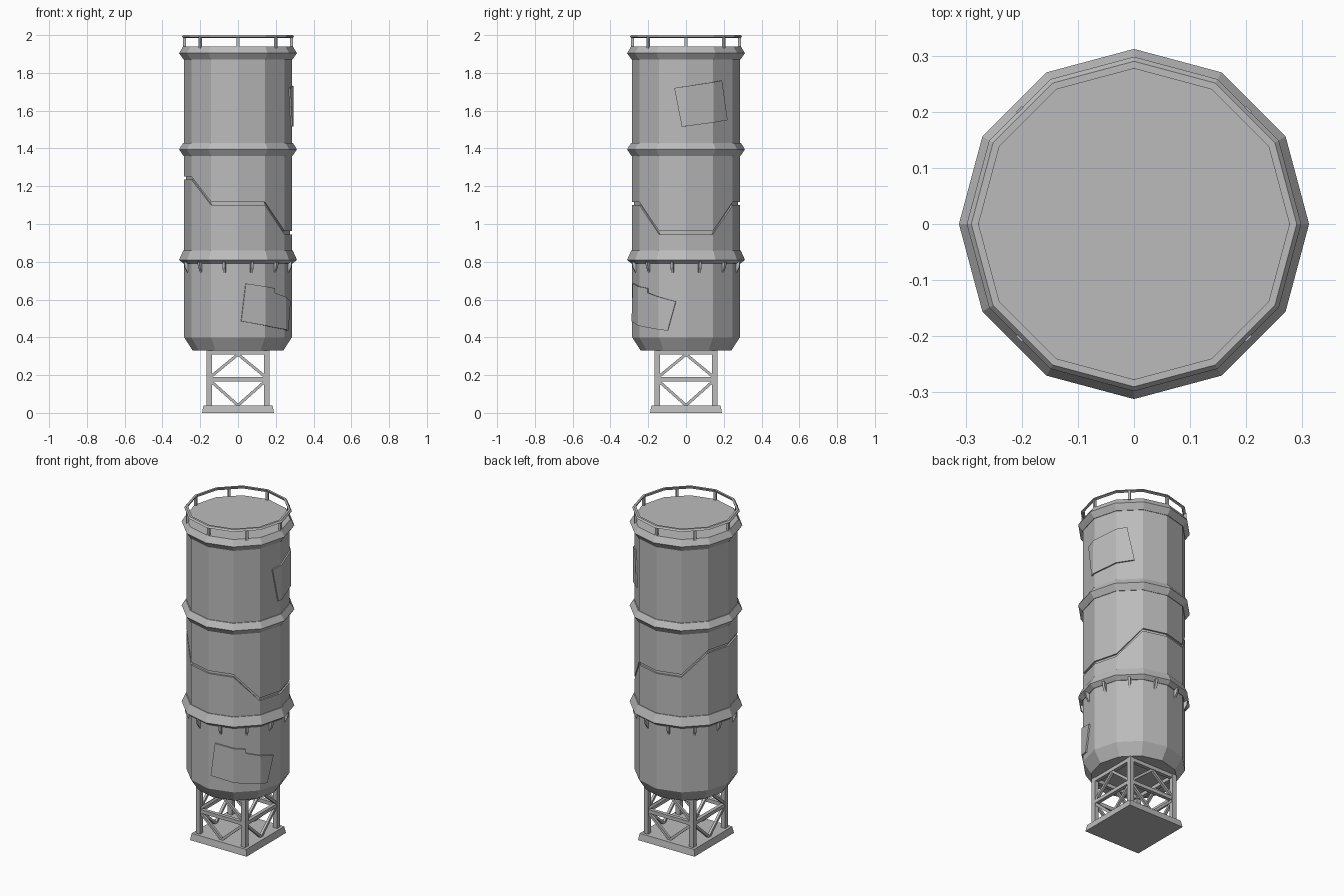
import bpy, bmesh, math
from mathutils import Vector

SIDES = 12
RADIUS = 0.285

cube = bpy.data.objects.get("Cube")
if cube:
    bpy.data.objects.remove(cube, do_unlink=True)

steel = bpy.data.materials.new("grey steel")
steel.use_nodes = True
grey = (0.5, 0.5, 0.5, 1)
steel.diffuse_color = grey
steel.node_tree.nodes["Principled BSDF"].inputs["Base Color"].default_value = grey


def finish(name, bm):
    bmesh.ops.recalc_face_normals(bm, faces=bm.faces)
    mesh = bpy.data.meshes.new(name)
    bm.to_mesh(mesh)
    bm.free()
    mesh.materials.append(steel)
    obj = bpy.data.objects.new(name, mesh)
    bpy.context.collection.objects.link(obj)
    return obj


def corner(k, r=RADIUS):
    a = math.tau * k / SIDES
    return Vector((r * math.cos(a), r * math.sin(a), 0))


def lathe(name, profile, closed=False):
    """Twelve-sided shell; each profile height is a number or a list per corner."""
    bm = bmesh.new()
    loops = []
    for r, z in profile:
        heights = z if isinstance(z, list) else [z] * SIDES
        loops.append([bm.verts.new(corner(k, r) + Vector((0, 0, heights[k])))
                      for k in range(SIDES)])
    pairs = list(zip(loops, loops[1:]))
    if closed:
        pairs.append((loops[-1], loops[0]))
    else:
        bm.faces.new(loops[0])
        bm.faces.new(loops[-1])
    for a, b in pairs:
        for k in range(SIDES):
            n = (k + 1) % SIDES
            bm.faces.new((a[k], a[n], b[n], b[k]))
    return finish(name, bm)


def beam(name, start, end, width):
    """Square bar between two points."""
    start, end = Vector(start), Vector(end)
    axis = end - start
    bm = bmesh.new()
    bmesh.ops.create_cube(bm, size=1)
    bmesh.ops.scale(bm, vec=(width, width, axis.length), verts=bm.verts)
    obj = finish(name, bm)
    obj.location = (start + end) / 2
    if abs(axis.x) + abs(axis.y) > 0.001:
        obj.rotation_euler = axis.to_track_quat("Z", "Y").to_euler()
    return obj


def patch(name, outline):
    """Thin plate folded around the shell; outline is (corner index, height)."""
    bm = bmesh.new()
    bm.faces.new([bm.verts.new((u, 0, z)) for u, z in outline])
    for k in range(-3, 3):
        bmesh.ops.bisect_plane(bm, geom=bm.verts[:] + bm.edges[:] + bm.faces[:],
                               plane_co=(k, 0, 0), plane_no=(1, 0, 0))
    for v in bm.verts:
        k = math.floor(v.co.x + 1e-5)
        spot = corner(k).lerp(corner(k + 1), v.co.x - k)
        v.co = (spot.x, spot.y, v.co.z)
    obj = finish(name, bm)
    plate = obj.modifiers.new("thickness", "SOLIDIFY")
    plate.thickness = 0.016
    plate.offset = 0
    plate.use_even_offset = True


# Tank shell with a stepped groove running around it
low, mid, high = 0.945, 1.1, 1.235
seam = [low, low, mid, mid, mid, high, high, high, mid, mid, mid, low]
seam_top = [z + 0.017 for z in seam]
lathe("tank_shell", [(0.24, 0.33), (RADIUS, 0.4), (RADIUS, seam), (0.275, seam),
                     (0.275, seam_top), (RADIUS, seam_top), (RADIUS, 1.94)])

# Reinforcing bands
for name, bottom, ridge, top in (("lower_band", 0.79, 0.81, 0.86),
                                 ("middle_band", 1.36, 1.395, 1.43),
                                 ("top_band", 1.87, 1.905, 1.94)):
    lathe(name, [(0.28, bottom), (0.288, bottom), (0.312, ridge), (0.29, top),
                 (0.28, top)], closed=True)

# Tapered brackets under the lower band, one per side
for k in range(SIDES):
    out = corner(k + 0.5, 1)
    side = Vector((-out.y, out.x, 0)) * 0.007
    bm = bmesh.new()
    ends = []
    for s in (side, -side):
        ends.append([bm.verts.new(out * r + s + Vector((0, 0, z)))
                     for r, z in ((0.27, 0.8), (0.297, 0.8), (0.292, 0.77), (0.27, 0.73))])
    bm.faces.new(ends[0])
    bm.faces.new(ends[1])
    for i in range(4):
        j = (i + 1) % 4
        bm.faces.new((ends[0][i], ends[0][j], ends[1][j], ends[1][i]))
    finish(f"bracket_{k + 1}", bm)

# Railing
lathe("top_rail", [(0.277, 2.0), (0.29, 2.0), (0.298, 1.99), (0.283, 1.985)], closed=True)
for k in range(8):
    spot = corner(k * 1.5, 0.283)
    post = beam(f"rail_post_{k + 1}", spot + Vector((0, 0, 1.93)),
                spot + Vector((0, 0, 1.992)), 0.014)
    post.rotation_euler.z = math.tau * k / 8

# Repair plates
patch("lower_patch", [(-2.72, 0.685), (-1.55, 0.66), (-1.53, 0.635), (-0.37, 0.59),
                      (-0.67, 0.435), (-1.72, 0.455), (-2.89, 0.485)])
patch("upper_patch", [(-0.42, 1.72), (1.41, 1.76), (1.69, 1.55), (-0.14, 1.515)])

# Base plate with slightly sloping sides
bm = bmesh.new()
bmesh.ops.create_cone(bm, cap_ends=True, segments=4, radius1=0.19 * math.sqrt(2),
                      radius2=0.183 * math.sqrt(2), depth=0.04)
base = finish("base_plate", bm)
base.location.z = 0.02
base.rotation_euler.z = math.pi / 4

# Lattice stand: one leg and one braced side per quarter turn
LEG = 0.152
for q in range(4):
    a = math.tau * q / 4

    def turn(x, z):
        return Vector((x * math.cos(a) + LEG * math.sin(a),
                       x * math.sin(a) - LEG * math.cos(a), z))

    beam(f"leg_{q + 1}", turn(LEG, 0.03), turn(LEG, 0.335), 0.028)
    for label, z in (("middle", 0.178), ("top", 0.319)):
        beam(f"{label}_rail_{q + 1}", turn(-LEG, z), turn(LEG, z), 0.022)
    for label, s in (("left", 1), ("right", -1)):
        beam(f"upper_{label}_brace_{q + 1}", turn(s * LEG, 0.185), turn(0, 0.31), 0.015)
        beam(f"lower_{label}_brace_{q + 1}", turn(s * LEG, 0.175), turn(0, 0.04), 0.015)
